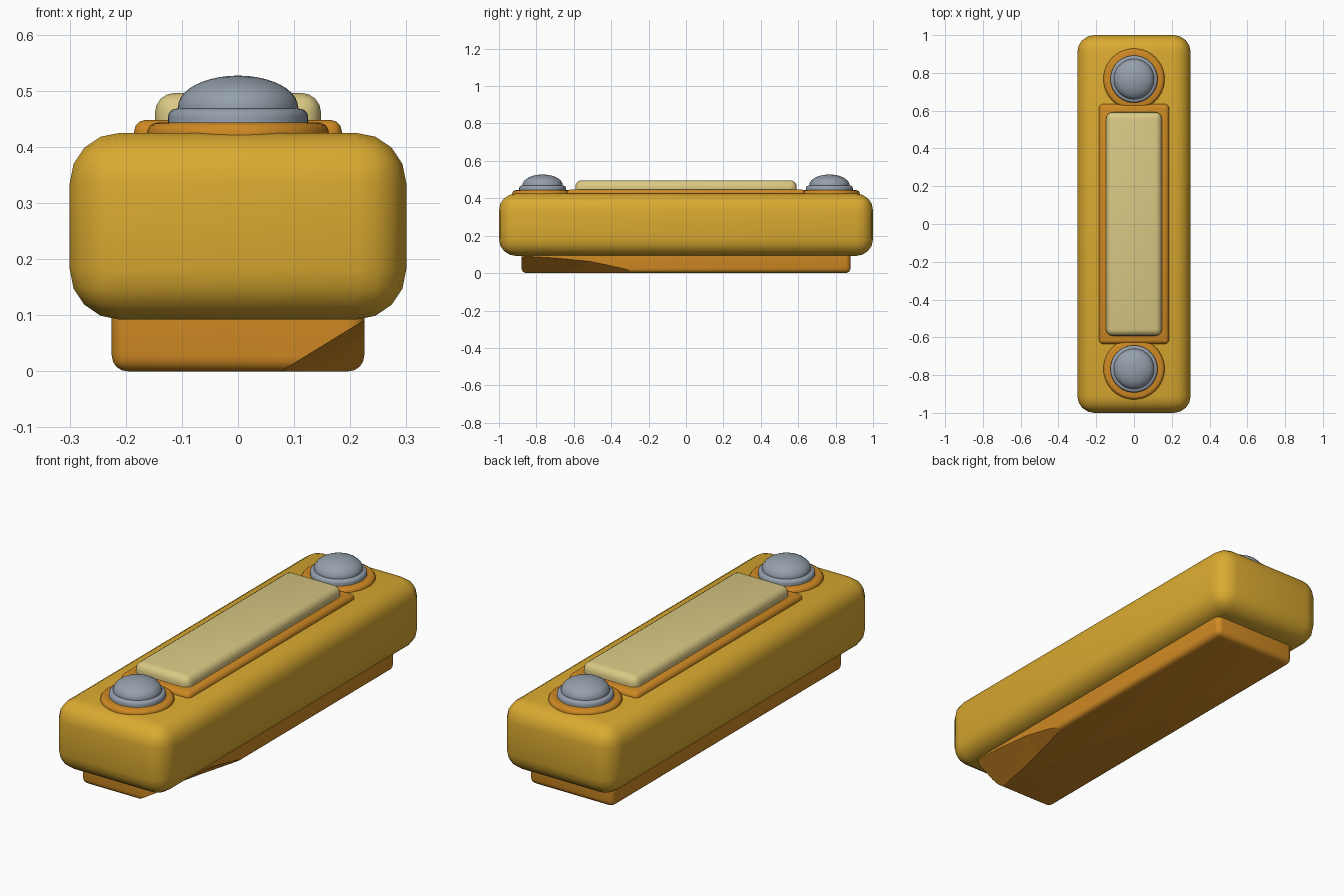
import bpy, bmesh, math

if "Cube" in bpy.data.objects:
    bpy.data.objects.remove(bpy.data.objects["Cube"])


def material(name, rgb):
    m = bpy.data.materials.new(name)
    m.diffuse_color = (*rgb, 1)
    m.use_nodes = True
    m.node_tree.nodes["Principled BSDF"].inputs["Base Color"].default_value = m.diffuse_color
    return m


YELLOW = material("golden yellow", (0.70, 0.40, 0.03))
ORANGE = material("dark orange", (0.62, 0.25, 0.017))
CREAM = material("cream", (0.70, 0.58, 0.23))
STEEL = material("blue grey", (0.30, 0.35, 0.41))


def finish(bm, name, mat):
    bmesh.ops.recalc_face_normals(bm, faces=bm.faces)
    mesh = bpy.data.meshes.new(name)
    bm.to_mesh(mesh)
    bm.free()
    mesh.materials.append(mat)
    ob = bpy.data.objects.new(name, mesh)
    bpy.context.collection.objects.link(ob)
    return ob


def smooth(ob, angle=35):
    bpy.ops.object.select_all(action='DESELECT')
    ob.select_set(True)
    bpy.context.view_layer.objects.active = ob
    bpy.ops.object.shade_smooth_by_angle(angle=math.radians(angle))


def rounded_box(name, hx, hy, z0, z1, radius, segments, mat):
    """Box with half sizes hx, hy between z0 and z1, all edges rounded."""
    bm = bmesh.new()
    bmesh.ops.create_cube(bm, size=1)
    for v in bm.verts:
        v.co = (v.co.x * 2 * hx, v.co.y * 2 * hy, z0 + (v.co.z + 0.5) * (z1 - z0))
    bmesh.ops.bevel(bm, geom=bm.edges[:], offset=radius, segments=segments,
                    profile=0.5, affect='EDGES')
    ob = finish(bm, name, mat)
    smooth(ob)
    return ob


def lathe(name, profile, y, mat, steps=40):
    """Spin an (radius, z) profile around a vertical axis at (0, y)."""
    bm = bmesh.new()
    verts = [bm.verts.new((r, 0, z)) for r, z in profile]
    edges = [bm.edges.new(p) for p in zip(verts, verts[1:])]
    bmesh.ops.spin(bm, geom=verts + edges, cent=(0, 0, 0), axis=(0, 0, 1),
                   angle=math.tau, steps=steps)
    bmesh.ops.remove_doubles(bm, verts=bm.verts, dist=1e-4)
    bmesh.ops.translate(bm, verts=bm.verts, vec=(0, y, 0))
    ob = finish(bm, name, mat)
    smooth(ob)
    return ob


def rounded_disc(radius, z0, z1, bevel, n=4):
    """Profile of a disc with a rounded upper rim."""
    rim = [(radius - bevel + bevel * math.cos(a), z1 - bevel + bevel * math.sin(a))
           for a in (math.pi / 2 * i / n for i in range(n + 1))]
    return [(0, z0), (radius, z0)] + rim + [(0, z1)]


# Main body, base and raised top panel
rounded_box("body", 0.30, 1.0, 0.092, 0.425, 0.09, 4, YELLOW)
base = rounded_box("base", 0.225, 0.88, 0.0, 0.16, 0.028, 4, ORANGE)
rounded_box("panel_frame", 0.185, 0.635, 0.38, 0.448, 0.02, 3, ORANGE)
rounded_box("panel", 0.148, 0.592, 0.40, 0.496, 0.035, 4, CREAM)

# Scooped front right corner of the base: (y, inner x, side height)
bm = bmesh.new()
for y, x, h in ((-0.90, 0.075, 0.092), (-0.70, 0.108, 0.08),
                (-0.50, 0.15, 0.06), (-0.26, 0.215, 0.008)):
    slope = h / (0.225 - x)
    bm.verts.new((x - 0.02 / slope if y < -0.3 else x, y, -0.02 if y < -0.3 else 0))
    bm.verts.new((0.235, y, h + 0.01 * slope))
    bm.verts.new((0.235, y, -0.02))
bmesh.ops.convex_hull(bm, input=bm.verts)
cutter = finish(bm, "corner_cutter", ORANGE)
cutter.hide_render = True
cutter.hide_set(True)
cut = base.modifiers.new("corner_cut", 'BOOLEAN')
cut.operation = 'DIFFERENCE'
cut.solver = 'EXACT'
cut.object = cutter

# Domed studs with collars at both ends
dome = [(0.107, 0.455)] + [(0.107 * math.cos(a), 0.471 + 0.056 * math.sin(a))
                           for a in (math.pi / 2 * i / 10 for i in range(11))]
for end, y in (("front", -0.767), ("back", 0.767)):
    lathe(end + "_collar", rounded_disc(0.162, 0.39, 0.443, 0.018), y, ORANGE)
    lathe(end + "_washer", rounded_disc(0.125, 0.42, 0.468, 0.015), y, STEEL)
    lathe(end + "_stud", dome, y, STEEL)
